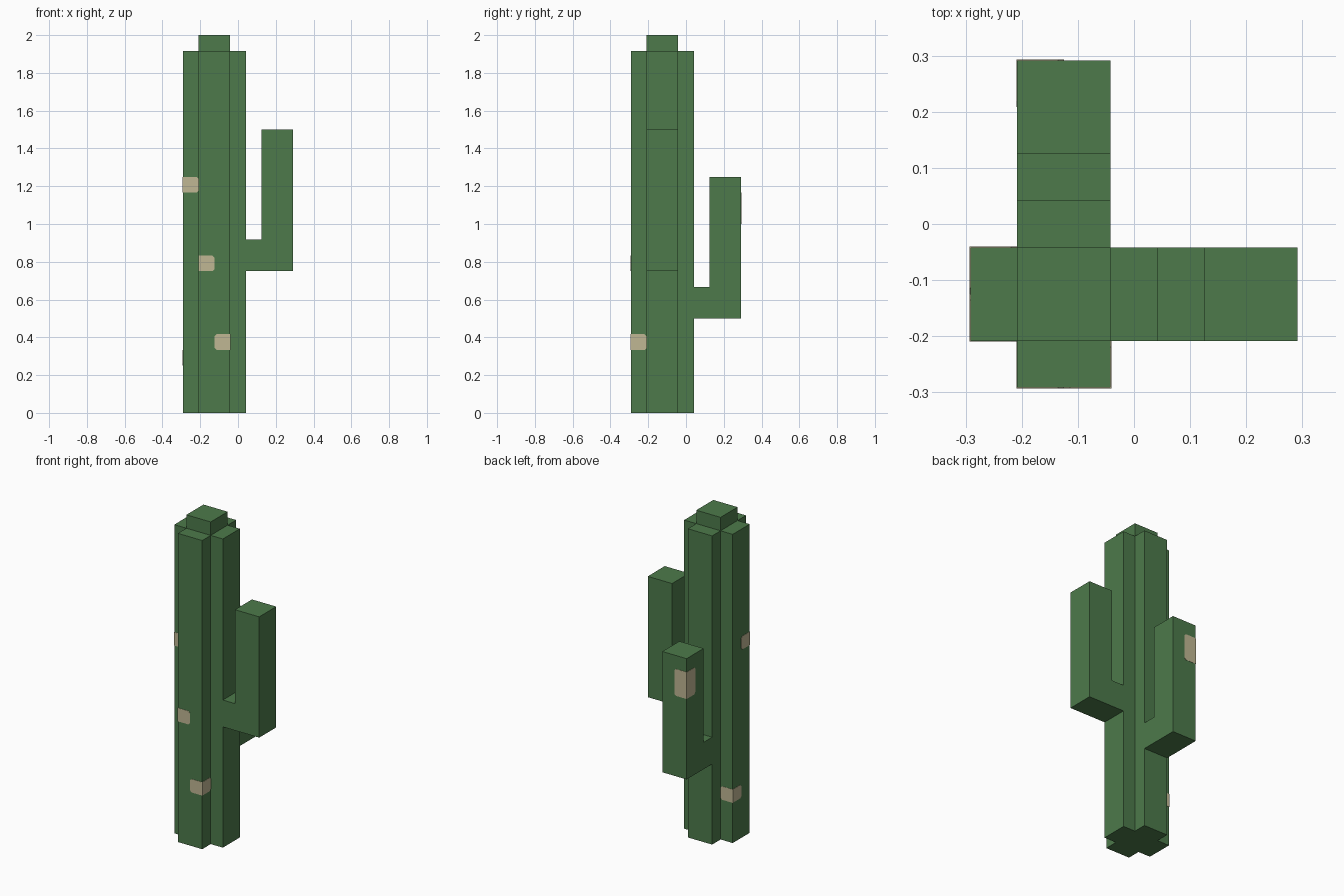
import bpy, bmesh
from mathutils import Vector

cube = bpy.data.objects.get("Cube")
if cube:
    bpy.data.objects.remove(cube, do_unlink=True)

U = 1 / 12          # grid unit of the blocky design
C = -1.5            # trunk centre in grid units, on x and y
T = 0.0015 / U      # thickness of the painted patches


def material(name, color):
    m = bpy.data.materials.new(name)
    m.use_nodes = True
    m.diffuse_color = color
    m.node_tree.nodes["Principled BSDF"].inputs["Base Color"].default_value = color
    return m


green = material("cactus green", (0.074, 0.195, 0.070, 1))
tan = material("dry tan", (0.53, 0.475, 0.295, 1))


def prisms(name, parts, mat):
    """One object from several (outline, extrusion vector) pairs in grid units."""
    bm = bmesh.new()
    for outline, push in parts:
        face = bm.faces.new([bm.verts.new(Vector(p) * U) for p in outline])
        ext = bmesh.ops.extrude_face_region(bm, geom=[face], use_keep_orig=True)
        verts = [g for g in ext["geom"] if isinstance(g, bmesh.types.BMVert)]
        bmesh.ops.translate(bm, verts=verts, vec=Vector(push) * U)
    bmesh.ops.recalc_face_normals(bm, faces=bm.faces)
    mesh = bpy.data.meshes.new(name)
    bm.to_mesh(mesh)
    bm.free()
    mesh.materials.append(mat)
    obj = bpy.data.objects.new(name, mesh)
    bpy.context.collection.objects.link(obj)
    return obj


# Ribbed trunk: a plus-shaped column
quarter = [(2, -1), (2, 1), (1, 1)]
cross = []
for _ in range(4):
    cross += quarter
    quarter = [(-y, x) for x, y in quarter]
prisms("trunk", [([(C + x, C + y, 0) for x, y in cross], (0, 0, 23))], green)

# Square cap on the trunk
square = [(-1, -1), (1, -1), (1, 1), (-1, 1)]
prisms("trunk_cap", [([(C + x, C + y, 23) for x, y in square], (0, 0, 1))], green)

# Two L-shaped arms, each growing out of a rib
ell = [(0.5, 0), (3.5, 0), (3.5, 9), (1.5, 9), (1.5, 2), (0.5, 2)]
prisms("left_arm", [([(a, C - 1, 9 + z) for a, z in ell], (0, 2, 0))], green)
prisms("back_arm", [([(C - 1, a, 6 + z) for a, z in ell], (2, 0, 0))], green)


# Dry patches folded round vertical corners, one unit wide on each face
def patch(name, corner, dx, dy, z0, z1):
    x, y = corner
    c = 0.13
    shape = [(-T, z0), (1 - c, z0), (1, z0 + c), (1, z1 - c), (1 - c, z1), (-T, z1)]
    prisms(name, [
        ([(x + dx * s, y, z) for s, z in shape], (0, -dy * T, 0)),
        ([(x, y + dy * s, z) for s, z in shape], (-dx * T, 0, 0)),
    ], tan)


patch("front_low_patch", (-0.5, -3.5), -1, 1, 4, 5)
patch("front_middle_patch", (-2.5, -3.5), 1, 1, 9, 10)
patch("side_high_patch", (-3.5, -2.5), 1, 1, 14, 15)
patch("side_low_patch", (-3.5, -0.5), 1, -1, 3, 4)
patch("back_arm_patch", (-2.5, 3.5), 1, -1, 12, 14)
